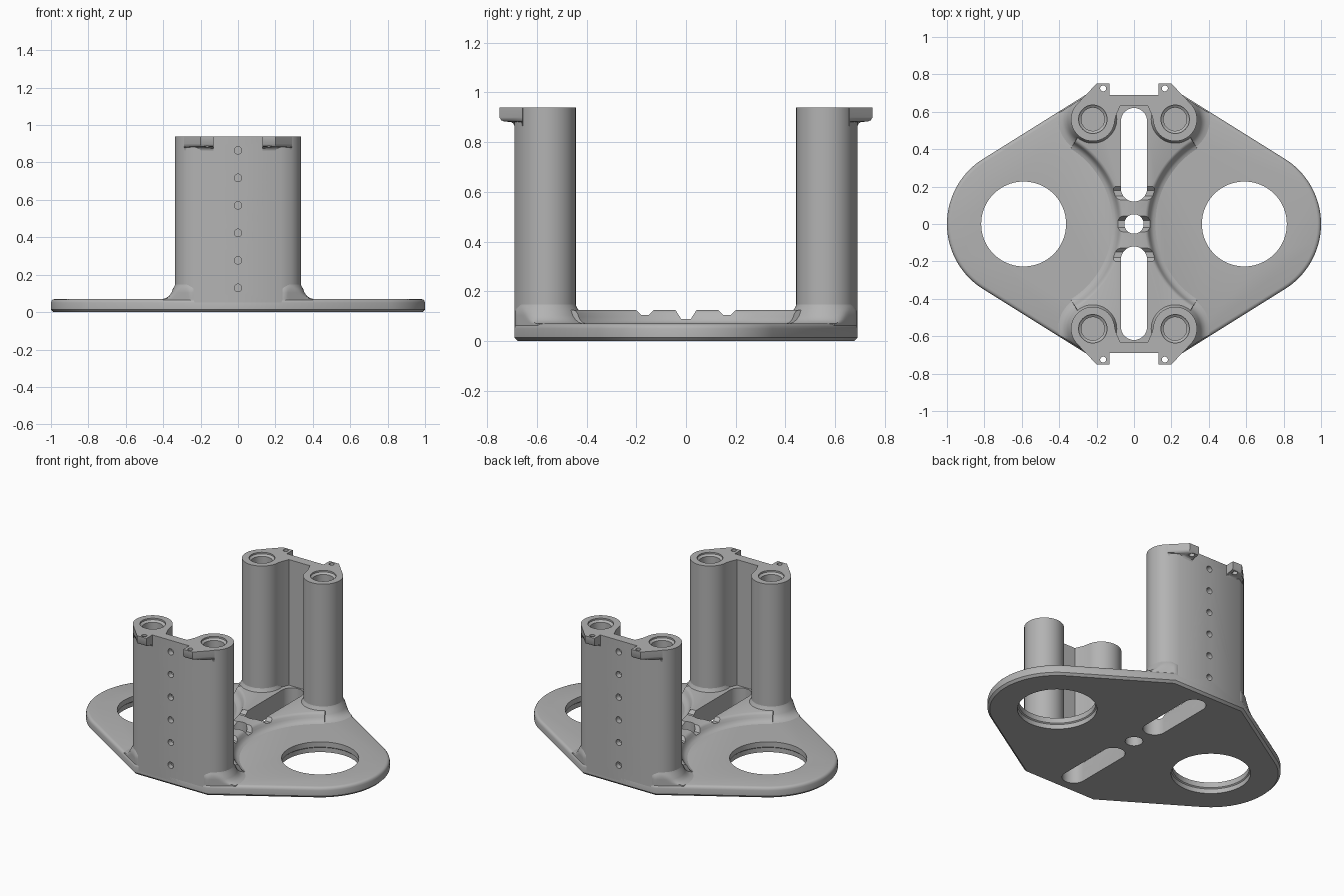
import bpy, bmesh
from math import sin, cos, pi, radians
from mathutils import Vector

if "Cube" in bpy.data.objects:
    bpy.data.objects.remove(bpy.data.objects["Cube"])

grey = bpy.data.materials.new("plain grey")
grey.use_nodes = True
grey.diffuse_color = (0.45, 0.45, 0.45, 1)
grey.node_tree.nodes["Principled BSDF"].inputs["Base Color"].default_value = (0.45, 0.45, 0.45, 1)

HEIGHT, RIB_TOP, PLATE_TOP, DEPTH = 0.94, 0.125, 0.07, 0.69
BOSS = Vector((0.22, 0.56))
BOSS_R = 0.117
HOLE_X, END_R = 0.59, 0.41
SLANT = Vector((cos(radians(58)), sin(radians(58))))   # normal of the slanted edges
REACH = HOLE_X * SLANT.x + END_R                       # distance of those edges


def arc(x, y, r, a0, a1, n):
    """Points on an arc, angles in degrees."""
    return [(x + r * cos(radians(a0 + (a1 - a0) * i / n)),
             y + r * sin(radians(a0 + (a1 - a0) * i / n))) for i in range(n + 1)]


def circle(x, y, r, n=48):
    return arc(x, y, r, 0, 360, n)[:-1]


def at_z(outline, z):
    return [(x, y, z) for x, y in outline]


def mirrored(half):
    """Complete an outline by mirroring it in x."""
    return half + [(-x, y) for x, y in reversed(half)]


def flip(rings, sx, sy):
    return [[(x * sx, y * sy, z) for x, y, z in ring] for ring in rings]


def make(name, *lofts):
    """One object from one or more closed lofts of matching rings."""
    bm = bmesh.new()
    for rings in lofts:
        loops = [[bm.verts.new(p) for p in ring] for ring in rings]
        n = len(loops[0])
        for a, b in zip(loops, loops[1:]):
            for i in range(n):
                bm.faces.new((a[i], a[(i + 1) % n], b[(i + 1) % n], b[i]))
        bm.faces.new(loops[0])
        bm.faces.new(loops[-1])
    bmesh.ops.recalc_face_normals(bm, faces=bm.faces)
    mesh = bpy.data.meshes.new(name)
    bm.to_mesh(mesh)
    bm.free()
    mesh.materials.append(grey)
    obj = bpy.data.objects.new(name, mesh)
    bpy.context.collection.objects.link(obj)
    return obj


def finish(obj, *cutters):
    """Cut the holes, then smooth the curved faces."""
    bpy.ops.object.select_all(action="DESELECT")
    bpy.context.view_layer.objects.active = obj
    obj.select_set(True)
    for cutter in cutters:
        mod = obj.modifiers.new("cut", "BOOLEAN")
        mod.operation, mod.solver, mod.object = "DIFFERENCE", "EXACT", cutter
        bpy.ops.object.modifier_apply(modifier=mod.name)
    bpy.ops.object.shade_smooth_by_angle(angle=radians(35))


def turned(x, y, profile, n=48):
    return [at_z(circle(x, y, r, n), z) for r, z in profile]


SIDES = (1, -1)
CORNERS = [(sx, sy) for sx in SIDES for sy in SIDES]

# Cutters
slot = arc(0, 0.19, 0.07, 180, 360, 20) + arc(0, 0.55, 0.07, 0, 180, 20)
slot_cutter = make("slot_cutter",
                   *[flip([at_z(slot, -0.1), at_z(slot, 0.2)], 1, s) for s in SIDES],
                   turned(0, 0, [(0.052, -0.1), (0.052, 0.2)]))
hole_cutter = make("large_hole_cutter", *[
    turned(s * HOLE_X, 0, [(0.234, -0.1), (0.234, 0.03), (0.227, 0.036), (0.227, 0.2)], 80)
    for s in SIDES])


def groove(y, top, bottom, z):
    ring = [(y - bottom, z), (y + bottom, z), (y + top, RIB_TOP), (y + top, 0.2),
            (y - top, 0.2), (y - top, RIB_TOP)]
    return [[(x, b, c) for b, c in ring] for x in (-0.2, 0.2)]


groove_cutter = make("groove_cutter", groove(0, 0.042, 0.02, 0.09),
                     groove(0.165, 0.036, 0.014, 0.105), groove(-0.165, 0.036, 0.014, 0.105))
bore_cutter = make("bore_cutter", *[
    turned(BOSS.x * sx, BOSS.y * sy, [(0.062, 0.6), (0.062, 0.92), (0.076, 0.93), (0.076, 1)])
    for sx, sy in CORNERS])
row_cutter = make("small_hole_cutter", *[
    [[(x, s * y, z) for x, z in circle(0, 0.13 + 0.147 * i, 0.02, 20)] for y in (0.655, 0.75)]
    for s in SIDES for i in range(6)])
pin_cutter = make("tab_hole_cutter", *[
    turned(0.165 * sx, 0.725 * sy, [(0.016, 0.8), (0.016, 1)], 20) for sx, sy in CORNERS])


# Base plate with chamfered bottom and rounded top edge
def plate_outline(d):
    y = DEPTH - d
    x = (REACH - d - SLANT.y * y) / SLANT.x
    return mirrored([(x, -y)] + arc(HOLE_X, 0, END_R - d, -58, 58, 40) + [(x, y)])


plate = make("base_plate", [at_z(plate_outline(d), z) for d, z in (
    (0.014, 0), (0, 0.014), (0, 0.05), (0.003, 0.06), (0.009, 0.067), (0.02, PLATE_TOP))])
finish(plate, slot_cutter, hole_cutter)


# Raised centre rib with curved flanks
def rib_outline(r):
    return mirrored([(0.2, -0.66)] + arc(HOLE_X, 0, r, 238, 122, 48) + [(0.2, 0.66)])


rib = make("centre_rib", [at_z(rib_outline(r), z) for r, z in (
    (0.475, 0.05), (0.475, PLATE_TOP), (0.488, 0.074), (0.5, 0.083), (0.508, 0.097),
    (0.515, 0.112), (0.521, 0.12), (0.532, RIB_TOP))])
finish(rib, slot_cutter, groove_cutter)


# Flared collars around the foot of each boss, trimmed to the plate edge
def trimmed(r):
    points = []
    for p in circle(BOSS.x, BOSS.y, r, 64):
        p = Vector(p)
        p -= SLANT * max(0, p.dot(SLANT) - REACH + 0.006)
        points.append((p.x, min(p.y, DEPTH - 0.004)))
    return points


collar = [at_z(trimmed(r), z) for r, z in (
    (0.185, 0.05), (0.185, 0.07), (0.165, 0.075), (0.148, 0.087), (0.136, 0.104),
    (0.128, 0.125), (0.12, 0.138), (0.116, 0.15))]
for sx, sy in CORNERS:
    finish(make("boss_collar", flip(collar, sx, sy)), slot_cutter)

# Towers: two round bosses joined by a thin web
half = ([(0.075, 0.63), (0.098, 0.575)] + arc(BOSS.x, BOSS.y, BOSS_R, 190, 418, 48)
        + [(0.23, DEPTH)])
tower = mirrored(half)
for name, s in (("back_tower", 1), ("front_tower", -1)):
    obj = make(name, flip([at_z(tower, 0.03), at_z(tower, HEIGHT)], 1, s))
    finish(obj, bore_cutter, row_cutter)


# Overhanging tabs with rounded undersides
def tab_outline(out):
    y = DEPTH + out
    return [(0.132, 0.665), (0.132, y), (0.2, y), (0.29, 0.657), (0.27, 0.645), (0.2, 0.665)]


tab = [at_z(tab_outline(out), z) for out, z in (
    (0, 0.865), (0.004, 0.875), (0.014, 0.881), (0.04, 0.883), (0.053, 0.888),
    (0.06, 0.9), (0.06, HEIGHT))]
for sx, sy in CORNERS:
    finish(make("tower_tab", flip(tab, sx, sy)), pin_cutter, bore_cutter)

for cutter in (slot_cutter, hole_cutter, groove_cutter, bore_cutter, row_cutter, pin_cutter):
    bpy.data.objects.remove(cutter)
